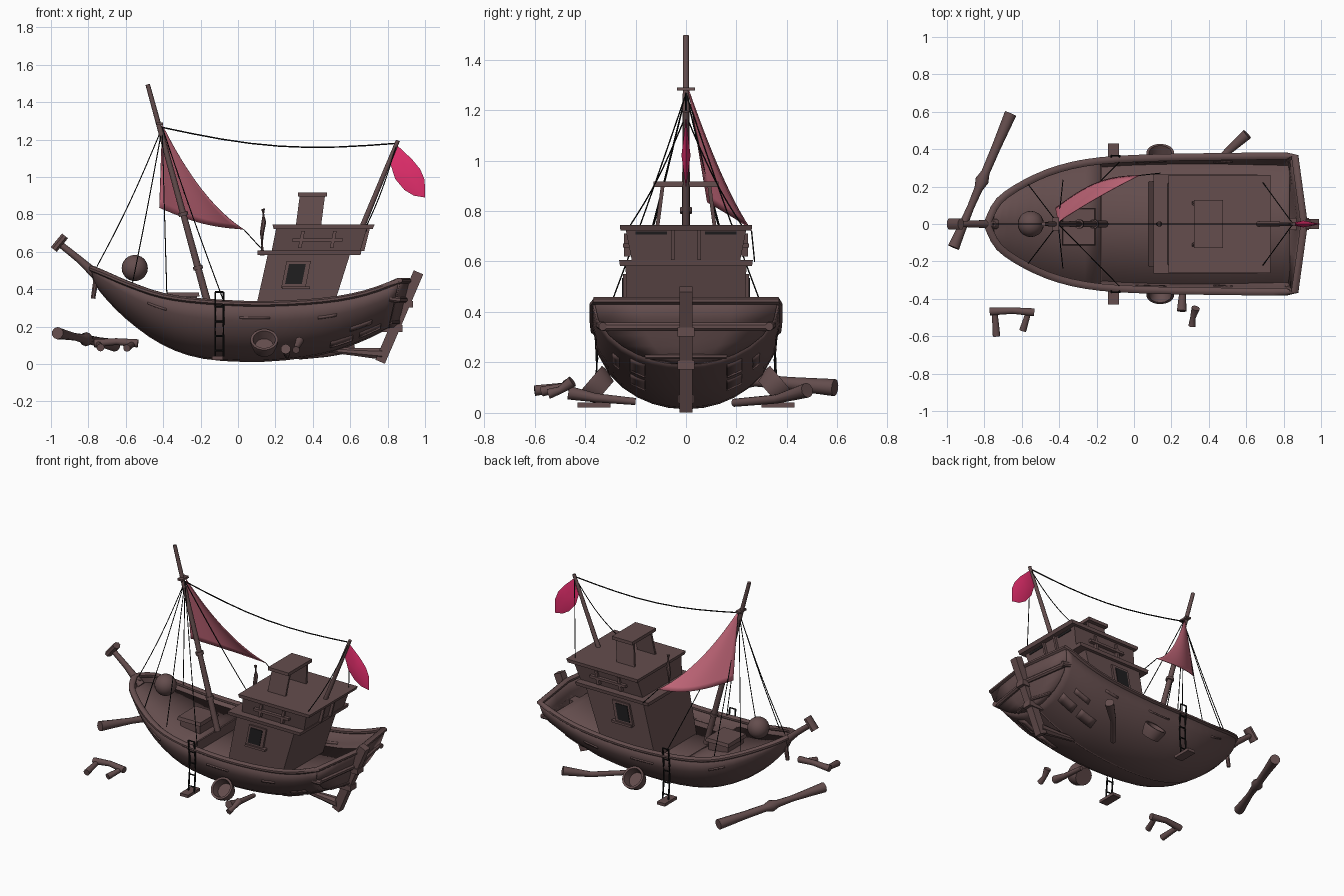
import bpy, bmesh, math
from mathutils import Vector as V

if "Cube" in bpy.data.objects:
    bpy.data.objects.remove(bpy.data.objects["Cube"])

def mat(name, c):
    m = bpy.data.materials.new(name)
    m.diffuse_color = (*c, 1)
    m.use_nodes = True
    m.node_tree.nodes["Principled BSDF"].inputs["Base Color"].default_value = m.diffuse_color
    return m
WOOD = mat("brown wood", (.128, .075, .075))
SAIL = mat("faded pink cloth", (.58, .145, .205))
FLAG = mat("crimson cloth", (.84, .03, .165))
ROPE = mat("black rope", (.006, .006, .006))
PANE = mat("dark window", (.014, .013, .014))

def make(name, verts, faces, m, thick=0, smooth=35):
    bm = bmesh.new()
    vs = [bm.verts.new(v) for v in verts]
    for f in faces:
        bm.faces.new([vs[i] for i in f])
    bmesh.ops.remove_doubles(bm, verts=bm.verts, dist=1e-5)
    bmesh.ops.recalc_face_normals(bm, faces=bm.faces)
    me = bpy.data.meshes.new(name)
    bm.to_mesh(me)
    bm.free()
    me.materials.append(m)
    ob = bpy.data.objects.new(name, me)
    bpy.context.collection.objects.link(ob)
    if thick:
        s = ob.modifiers.new("thickness", 'SOLIDIFY')
        s.thickness, s.offset = thick, 0
    if smooth:
        bpy.ops.object.select_all(action='DESELECT')
        ob.select_set(True)
        bpy.context.view_layer.objects.active = ob
        bpy.ops.object.shade_smooth_by_angle(angle=math.radians(smooth))
    return ob

def grid(name, rows, m, thick=0):
    n = len(rows[0])
    faces = [(i*n+j, i*n+j+1, (i+1)*n+j+1, (i+1)*n+j) for i in range(len(rows)-1) for j in range(n-1)]
    return make(name, [p for r in rows for p in r], faces, m, thick)

def tube(name, pts, radii, m=WOOD, sides=10, wide=1, closed=False, axis=None):
    pts = [V(p) for p in pts]
    n = len(pts)
    if not isinstance(radii, (list, tuple)):
        radii = [radii]*n
    verts = []
    for i, p in enumerate(pts):
        a = pts[i-1] if i or closed else p
        b = pts[(i+1) % n] if i < n-1 or closed else p
        q = (axis or b-a).to_track_quat('Z', 'Y')
        for k in range(sides):
            t = 2*math.pi*(k+.5)/sides
            verts.append(p + q @ V((radii[i]*wide*math.cos(t), radii[i]*math.sin(t), 0)))
    faces = [(i*sides+k, i*sides+(k+1) % sides, (i+1) % n*sides+(k+1) % sides, (i+1) % n*sides+k)
             for i in range(n if closed else n-1) for k in range(sides)]
    if not closed:
        faces += [tuple(range(sides)), tuple(range((n-1)*sides, n*sides))]
    return make(name, verts, faces, m, smooth=40)

def block(name, lo, hi, m=WOOD):
    # lo and hi are (x0, x1, y0, y1, z) rectangles
    v = [(r[i], r[j], r[4]) for r in (lo, hi) for i, j in ((0, 2), (1, 2), (1, 3), (0, 3))]
    return make(name, v, [(0, 1, 2, 3), (4, 5, 6, 7), (0, 1, 5, 4), (1, 2, 6, 5), (2, 3, 7, 6), (3, 0, 4, 7)], m, smooth=0)

def rope(name, a, b, sag=0, r=.0028):
    a, b = V(a), V(b)
    tube(name, [a.lerp(b, i/8) - V((0, 0, sag*math.sin(math.pi*i/8))) for i in range(9)], r, ROPE, 5)

# Hull stations: sheer x, half width, sheer z, keel x, keel z
ST = [(-.78, .015, .51, -.77, .47), (-.72, .125, .485, -.725, .39), (-.58, .22, .425, -.59, .25),
      (-.40, .295, .365, -.40, .115), (-.18, .338, .335, -.18, .04), (.14, .355, .322, .14, .025),
      (.46, .36, .34, .44, .06), (.68, .363, .38, .64, .125), (.86, .363, .445, .80, .20)]

def station(u):
    i = min(int(u), len(ST)-2)
    t = u-i
    p = [ST[max(0, min(len(ST)-1, i+k))] for k in (-1, 0, 1, 2)]
    return [.5*(2*b + (c-a)*t + (2*a-5*b+4*c-d)*t*t + (3*b-a-3*c+d)*t**3) for a, b, c, d in zip(*p)]

def hull(u, t, s=1):
    xs, ys, zs, xk, zk = station(u)
    return V((xk+(xs-xk)*t, s*ys*math.sqrt(max(0, 1-(1-t)**2)), zk+(zs-zk)*t))

US = [i/3 for i in range(25)]
TS = [0, .02, .07, .15, .28, .45, .7, 1]
RING = [(t, -1) for t in TS[:0:-1]] + [(t, 1) for t in TS]
grid("hull", [[hull(u, t, s) for t, s in RING] for u in US], WOOD, .02)

def transom(t, k):
    p = hull(8, t, 1)
    return V((p.x + .05*(1-abs(k)), p.y*k, p.z))
grid("transom", [[transom(t, k) for k in (-1, -.5, 0, .5, 1)] for t in TS], WOOD, .02)
rim = [hull(u, 1, 1) for u in US[::-1]] + [hull(u, 1, -1) for u in US] + [transom(1, 0)]
tube("gunwale", rim, .016, sides=8, wide=1.3, closed=True)
tube("keel", [hull(u, 0) for u in US], .013, sides=6)

# Raised foredeck and lower main deck
def deck(name, us, off):
    rows = []
    for u in us:
        xs, ys, zs, xk, zk = station(u)
        t = max(.05, 1-off/(zs-zk))
        a = hull(u, t)
        rows.append([(a.x, a.y*k, a.z) for k in (-1, 0, 1)])
    grid(name, rows, WOOD, .012)
deck("foredeck", US[1:13], .045)
deck("main_deck", US[11:], .11)
block("deck_step", (-.19, -.17, -.3, .3, .2), (-.19, -.17, -.31, .31, .295))
block("hatch", (-.37, -.22, -.1, .07, .29), (-.37, -.22, -.1, .07, .36))
block("hatch_lid", (-.385, -.205, -.115, .085, .36), (-.38, -.21, -.11, .08, .383))

# Transom rails and patched hull planks
for t, r in ((.58, .018), (.1, .012)):
    tube("transom_rail", [transom(t, k) + V((.008, 0, 0)) for k in (-1, -.5, 0, .5, 1)], r, sides=8)
for s in (1, -1):
    for u0, u1, t0, t1 in ((5.9, 6.3, .67, .72), (6.7, 7.3, .30, .38), (7.0, 7.6, .1, .2),
                           (6.2, 6.8, .1, .2), (4.6, 5.1, .74, .77), (2.6, 3.1, .72, .76)):
        grid("hull_plank", [[hull(u0+(u1-u0)*i/4, t, s) for t in (t0, t1)] for i in range(5)], WOOD, .028)
    tube("stern_cleat", [hull(7.75, .66, s), hull(8, .58, s) + V((.03, 0, 0))], .017, sides=8)

# Rudder post and skeg
def bar(name, a, b, w, y):
    a, b = V(a), V(b)
    d = (b-a).normalized()
    n = V((d.z, 0, -d.x))*w/2
    v = [p + k*n + V((0, s*y, 0)) for p in (a, b) for k, s in ((-1, -1), (1, -1), (1, 1), (-1, 1))]
    make(name, v, [(0, 1, 2, 3), (4, 5, 6, 7), (0, 1, 5, 4), (1, 2, 6, 5), (2, 3, 7, 6), (3, 0, 4, 7)], WOOD, smooth=0)
bar("rudder_post", (.76, 0, .012), (.965, 0, .49), .055, .026)
tube("skeg", [(.45, 0, .08), (.62, 0, .065), (.77, 0, .055)], [.015, .022, .034], sides=8)
for z, x in ((.32, .885), (.19, .83)):
    block("rudder_hinge", (x-.06, x+.05, -.033, .033, z-.018), (x-.06, x+.05, -.033, .033, z+.018))

# Cabin
block("cabin", (.075, .48, -.225, .225, .21), (.16, .60, -.24, .24, .59))
block("cabin_ledge", (.105, .655, -.262, .262, .583), (.105, .66, -.265, .265, .606))
block("bridge", (.18, .655, -.215, .215, .605), (.205, .69, -.24, .24, .73))
block("roof", (.19, .72, -.26, .26, .722), (.185, .73, -.262, .262, .745))
for s in (1, -1):
    def side(name, x0, x1, z0, z1, out, m=WOOD):
        k = (z1-z0)*.1
        y = sorted((s*.22, s*out))
        block(name, (x0-k, x1-k, *y, z0), (x0+k, x1+k, *y, z1), m)
    side("window_frame", .245, .375, .405, .55, .25)
    side("window_pane", .262, .352, .427, .535, .254, PANE)
    side("window_sill", .235, .385, .40, .415, .262)
    side("bridge_rail", .29, .56, .655, .672, .25)
    for x in (.33, .5):
        side("bridge_rail_post", x, x+.018, .62, .71, .245)
    y = sorted((s*.075, s*.2))
    block("bridge_rear_gap", (.66, .687, *y, .706), (.67, .690, *y, .718), PANE)
    y = sorted((s*.045, s*.06))
    block("bridge_rear_post", (.64, .675, *y, .605), (.66, .705, *y, .725))
    # Roof vent sides
    block("vent_side", (.31, .445, *sorted((s*.105, s*.12)), .745), (.33, .465, *sorted((s*.085, s*.10)), .9))
block("vent_top", (.32, .475, -.128, .128, .895), (.32, .475, -.128, .128, .917))
tube("cleat_post", [(.13, 0, .58), (.128, 0, .7), (.138, 0, .76), (.134, 0, .83)], [.013, .012, .014, .011], sides=8)

# Mast with bands and crosstree
foot, top = V((-.155, 0, .30)), V((-.483, 0, 1.495))
tube("mast", [foot, foot.lerp(top, .5), top], [.02, .016, .012])
for f, r in ((.18, .026), (.42, .026)):
    c, d = foot.lerp(top, f), (top-foot).normalized()*.01
    tube("mast_band", [c-d, c+d], r)
block("crosstree", (-.435, -.4, -.036, .036, 1.277), (-.437, -.402, -.036, .036, 1.29))

# Sail
def sail(i, j, n=12):
    s, v = i/n, j/n
    e0, e1, e2 = V((-.405, .01, 1.28)), V((-.195, .14, .935)), V((.03, .26, .72))
    a = e0.lerp(V((-.42, .085, .835)), s)
    b = e0*(1-s)*(1-2*s) + e1*4*s*(1-s) + e2*s*(2*s-1)
    w = math.sin(math.pi*v)*s
    return a.lerp(b, v) + V((0, .05*w, -.025*w))
grid("sail", [[sail(i, j) for j in range(13)] for i in range(13)], SAIL, .004)
rope("sail_sheet", (.03, .26, .72), (.14, .272, .60))

# Flagstaff and hanging flag
tube("flagstaff", [(.665, 0, .735), (.855, 0, 1.195)], [.015, .011])
out = [(.85, 1.17), (.815, 1.07), (.84, .99), (.89, .93), (.94, .90), (1, .89), (.998, .985), (.975, 1.04), (.93, 1.095)]
n = len(out)
fv = [(x, 0, z) for x, z in out] + [(.905, -.018, 1.02), (.905, .018, 1.02)]
make("flag", fv, [(i, (i+1) % n, c) for c in (n, n+1) for i in range(n)], FLAG, smooth=60)

# Rigging
peak, staff = (-.405, 0, 1.265), (.85, 0, 1.18)
rope("signal_line", peak, staff, .058, .004)
rope("fore_stay", peak, (-.755, 0, .52), .03)
for s in (1, -1):
    for p in ((-.565, .21, .43), (-.38, .235, .36), (-.08, .33, .345)):
        rope("shroud", peak, (p[0], s*p[1], p[2]), .015)
    rope("staff_stay", staff, (.69, s*.22, .745), .03)

# Bow buoy
bpy.ops.mesh.primitive_uv_sphere_add(segments=20, ring_count=12, radius=.07, location=(-.552, 0, .513))
ball = bpy.context.object
ball.name = "buoy"
ball.data.materials.append(WOOD)
bpy.ops.object.shade_smooth_by_angle(angle=math.radians(40))

# Bowsprit with hammer-shaped head, and stem post
tube("bowsprit", [(-.95, 0, .64), (-.85, 0, .56), (-.74, 0, .46)], [.017, .019, .028])
tube("bowsprit_head", [(-.985, 0, .612), (-.925, 0, .685)], .022, sides=8, wide=1.5)
tube("stem_post", [(-.752, 0, .50), (-.775, 0, .35)], [.016, .013], sides=8)

for s in (1, -1):
    # Boarding ladder with foot plank
    def path(t):
        return (s*(.365-.012*math.sin(math.pi*t)), .385-.345*t)
    for x in (-.122, -.078):
        tube("ladder_side", [(x, *path(i/6)) for i in range(7)], .0055, ROPE, 6)
    for i in range(5):
        y, z = path(i/4.4)
        tube("ladder_rung", [(-.122, y, z), (-.078, y, z)], .005, ROPE, 6)
    block("ladder_foot", (-.14, -.08, *sorted((s*.30, s*.43)), .022), (-.14, -.08, *sorted((s*.30, s*.43)), .042))
    # Tilted hollow bucket
    c, d = V((.14, s*.35, .105)), V((0, s*.76, .65))
    tube("bucket", [c+d*k for k in (-.035, .02, .04, .04, -.01)], [.058, .074, .074, .06, .048], sides=20, axis=d)

# Loose timbers lying around the hull
a, b = V((-.965, -.125, .165)), V((-.66, .59, .10))
tube("loose_club", [a.lerp(b, t) for t in (0, .12, .3, .44, .5, .56, .75, 1)],
     [.033, .027, .02, .024, .038, .024, .026, .034])
tube("loose_frame_beam", [(-.77, -.468, .11), (-.65, -.463, .12), (-.535, -.472, .11)], [.022, .018, .022])
tube("loose_frame_leg", [(-.745, -.47, .105), (-.735, -.6, .088)], [.016, .021])
tube("loose_frame_leg", [(-.565, -.475, .105), (-.595, -.57, .085)], [.015, .02])
tube("loose_oar", [(.33, .19, .04), (.47, .36, .055), (.605, .48, .09)], [.016, .018, .03])
tube("loose_peg", [(.262, -.20, .045), (.26, -.36, .06), (.255, -.465, .08)], [.014, .018, .027])
tube("loose_stub", [(.33, -.45, .125), (.315, -.50, .09), (.31, -.545, .075)], [.023, .015, .02])
